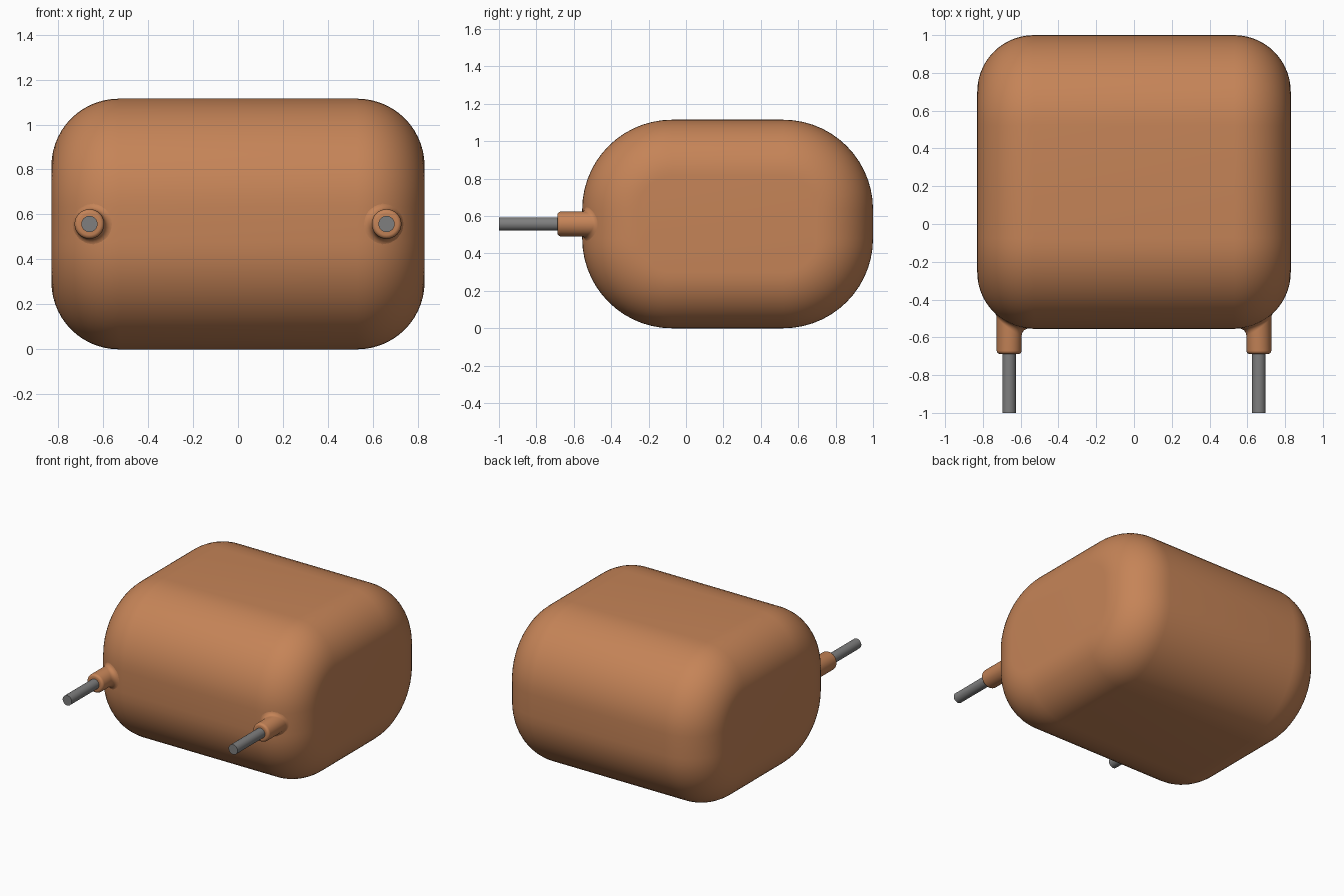
import bpy, bmesh, math

if "Cube" in bpy.data.objects:
    bpy.data.objects.remove(bpy.data.objects["Cube"], do_unlink=True)


def make_material(name, rgb, rough):
    m = bpy.data.materials.new(name)
    m.use_nodes = True
    m.diffuse_color = (*rgb, 1)
    bsdf = m.node_tree.nodes["Principled BSDF"]
    bsdf.inputs["Base Color"].default_value = (*rgb, 1)
    bsdf.inputs["Roughness"].default_value = rough
    return m


COATING = make_material("orange brown coating", (0.56, 0.23, 0.096), 0.5)
METAL = make_material("grey metal", (0.21, 0.21, 0.21), 0.4)


def loft(name, rings, material):
    """Skin a list of equal rings of points and cap both ends."""
    bm = bmesh.new()
    loops = [[bm.verts.new(p) for p in ring] for ring in rings]
    n = len(loops[0])
    for a, b in zip(loops, loops[1:]):
        for i in range(n):
            j = (i + 1) % n
            bm.faces.new((a[i], a[j], b[j], b[i]))
    bm.faces.new(loops[0][::-1])
    bm.faces.new(loops[-1])
    bmesh.ops.recalc_face_normals(bm, faces=bm.faces)
    mesh = bpy.data.meshes.new(name)
    bm.to_mesh(mesh)
    bm.free()
    obj = bpy.data.objects.new(name, mesh)
    bpy.context.collection.objects.link(obj)
    mesh.materials.append(material)
    bpy.ops.object.select_all(action='DESELECT')
    obj.select_set(True)
    bpy.context.view_layer.objects.active = obj
    bpy.ops.object.shade_smooth_by_angle(angle=math.radians(40))
    return obj


# Body dimensions
HALF_X, FILLET, CORNER = 0.83, 0.30, 0.48
FRONT, BACK, HEIGHT = -0.555, 1.0, 1.115
MID_Y, MID_Z = (FRONT + BACK) / 2, HEIGHT / 2
FLAT_Y, FLAT_Z = (BACK - FRONT) / 2 - CORNER, MID_Z - CORNER


def side_profile(x, inset, steps=14):
    """Rounded rectangle in the YZ plane, shrunk by the inset."""
    ring = []
    r = CORNER - inset
    for q, (sy, sz) in enumerate(((1, 1), (-1, 1), (-1, -1), (1, -1))):
        for k in range(steps + 1):
            a = (q + k / steps) * math.pi / 2
            ring.append((x, MID_Y + sy * FLAT_Y + r * math.cos(a),
                         MID_Z + sz * FLAT_Z + r * math.sin(a)))
    return ring


# Body: the side profile swept across, with both ends rolled over
STEPS = 14
arc = [k / STEPS * math.pi / 2 for k in range(STEPS + 1)]
right_end = [(HALF_X - FILLET + FILLET * math.sin(a), FILLET * (1 - math.cos(a))) for a in arc]
stations = [(-x, i) for x, i in reversed(right_end)] + right_end
loft("body", [side_profile(x, i) for x, i in stations], COATING)


def front_surface(x, z):
    """Depth of the body's front at a point."""
    dx = max(0, abs(x) - (HALF_X - FILLET))
    inset = FILLET - math.sqrt(FILLET ** 2 - dx ** 2)
    r = CORNER - inset
    dz = max(0, abs(z - MID_Z) - FLAT_Z)
    return MID_Y - FLAT_Y - math.sqrt(r * r - dz * dz)


LEAD_X, SLEEVE_R, WIRE_R = 0.661, 0.066, 0.036
SLEEVE_END, ROUND = -0.688, 0.018
SEG = 32


def circle(cx, y, r, seg=SEG):
    return [(cx + r * math.cos(2 * math.pi * k / seg), y,
             MID_Z + r * math.sin(2 * math.pi * k / seg)) for k in range(seg)]


def flare_ring(cx, side, a):
    """Ring of the flared foot that follows the body's curved front."""
    ring = []
    for k in range(SEG):
        t = 2 * math.pi * k / SEG
        f = 0.031 - 0.016 * side * math.cos(t)  # narrower on the outer side
        r = SLEEVE_R + f * (1 - math.sin(a))
        x, z = cx + r * math.cos(t), MID_Z + r * math.sin(t)
        ring.append((x, front_surface(x, z) + 0.002 - f * (1 - math.cos(a)), z))
    return ring


for label, side in (("left", 1), ("right", -1)):
    cx = side * LEAD_X
    # Coated sleeve with a flared foot and a rounded tip
    rings = [circle(cx, FRONT + 0.2, SLEEVE_R)]
    rings += [flare_ring(cx, side, k / 6 * math.pi / 2) for k in range(7)]
    for k in range(6):
        a = k / 5 * math.pi / 2
        rings.append(circle(cx, SLEEVE_END + ROUND * (1 - math.sin(a)),
                            SLEEVE_R - ROUND * (1 - math.cos(a))))
    loft(label + "_sleeve", rings, COATING)
    # Bare wire
    loft(label + "_wire", [circle(cx, SLEEVE_END + 0.05, WIRE_R, 24),
                           circle(cx, -1.0, WIRE_R, 24)], METAL)
